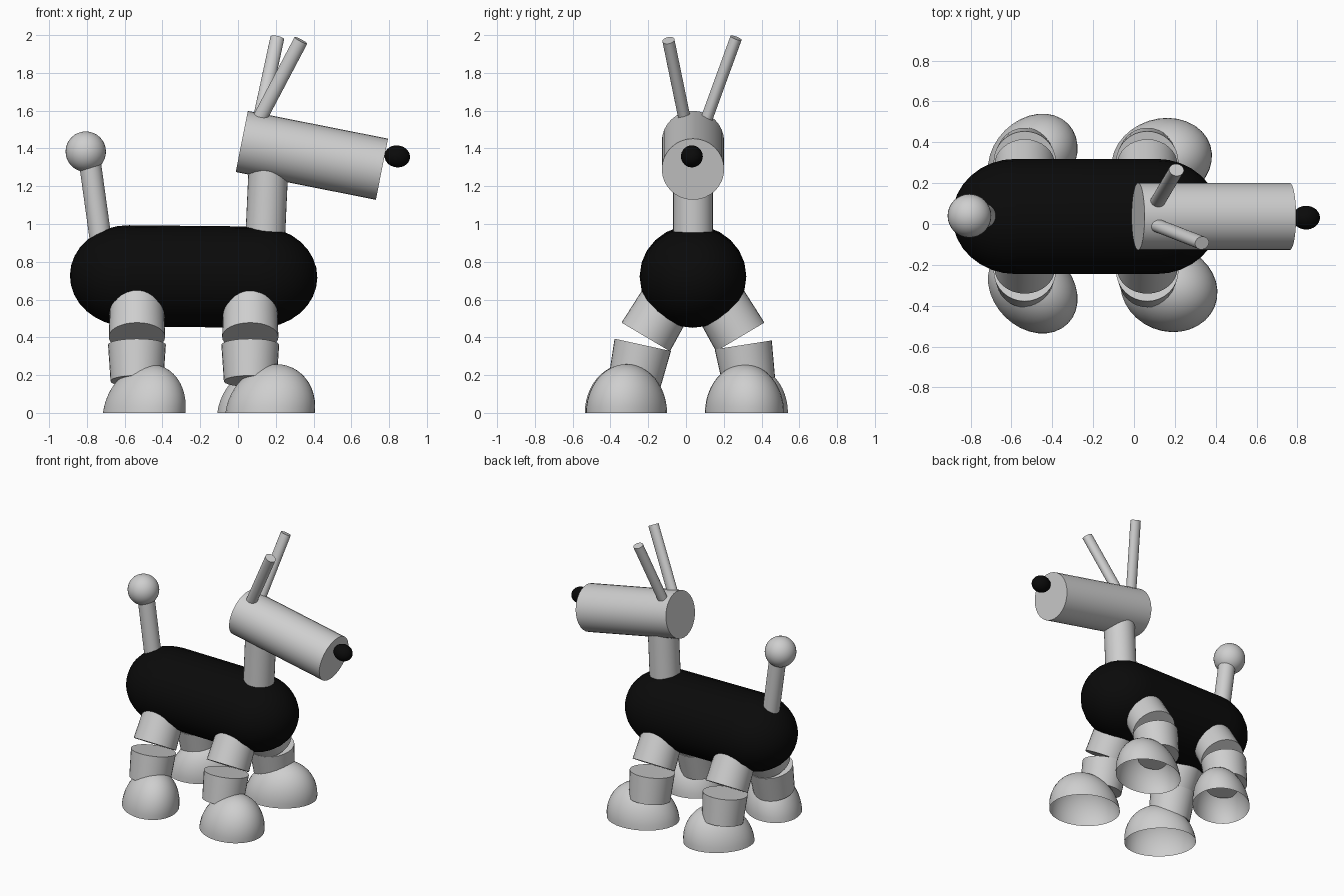
import bpy, bmesh, math
from mathutils import Vector, Matrix

if "Cube" in bpy.data.objects:
    bpy.data.objects.remove(bpy.data.objects["Cube"])


def material(name, level):
    m = bpy.data.materials.new(name)
    m.use_nodes = True
    color = (level, level, level, 1)
    m.diffuse_color = color
    m.node_tree.nodes["Principled BSDF"].inputs["Base Color"].default_value = color
    return m


GREY = material("light_grey", 0.62)
BLACK = material("black", 0.003)


def finish(name, bm, mat):
    mesh = bpy.data.meshes.new(name)
    bm.to_mesh(mesh)
    bm.free()
    mesh.materials.append(mat)
    ob = bpy.data.objects.new(name, mesh)
    bpy.context.collection.objects.link(ob)
    bpy.ops.object.select_all(action="DESELECT")
    ob.select_set(True)
    bpy.context.view_layer.objects.active = ob
    bpy.ops.object.shade_smooth_by_angle(angle=math.radians(40))
    return ob


def rod(name, start, end, r1, r2=None, squash=1.0):
    """Capped cylinder or cone between two points."""
    a, b = Vector(start), Vector(end)
    bm = bmesh.new()
    bmesh.ops.create_cone(bm, cap_ends=True, segments=32, radius1=r1,
                          radius2=r1 if r2 is None else r2, depth=(b - a).length)
    turn = Vector((0, 0, 1)).rotation_difference(b - a).to_matrix().to_4x4()
    bm.transform(Matrix.Translation((a + b) / 2) @ turn @ Matrix.Diagonal((1, squash, 1, 1)))
    return finish(name, bm, GREY)


def ball(name, center, radii, mat, pitch=0.0):
    bm = bmesh.new()
    bmesh.ops.create_uvsphere(bm, u_segments=32, v_segments=16, radius=1)
    bm.transform(Matrix.Translation(center) @ Matrix.Rotation(pitch, 4, "Y")
                 @ Matrix.Diagonal((*radii, 1)))
    return finish(name, bm, mat)


def foot(name, x, y, long_r, short_r, yaw):
    """Open half ellipsoid that leans a little forward."""
    bm = bmesh.new()
    bmesh.ops.create_uvsphere(bm, u_segments=32, v_segments=24, radius=1)
    bmesh.ops.delete(bm, geom=[v for v in bm.verts if v.co.z < -0.01], context="VERTS")
    lean = Matrix.Identity(4)
    lean[0][2] = 0.12
    bm.transform(Matrix.Translation((x, y, 0)) @ lean
                 @ Matrix.Rotation(math.radians(yaw), 4, "Z")
                 @ Matrix.Diagonal((long_r, short_r, 0.258, 1)))
    finish(name, bm, GREY)


MID = 0.037  # y of the body's centre line

# Body: capsule, stretched from a sphere split at the middle
bm = bmesh.new()
bmesh.ops.create_uvsphere(bm, u_segments=24, v_segments=16, radius=1)
bmesh.ops.bisect_plane(bm, geom=bm.verts[:] + bm.edges[:] + bm.faces[:],
                       plane_co=(0, 0, 0), plane_no=(0, 0, 1))
middle = [e for e in bm.edges if all(abs(v.co.z) < 0.001 for v in e.verts)]
bmesh.ops.split_edges(bm, edges=middle)
for f in bm.faces:
    f.tag = f.calc_center_median().z > 0
for v in bm.verts:
    v.co = Vector((v.co.z * 0.31 + (0.345 if v.link_faces[0].tag else -0.345),
                   v.co.y * 0.282, -v.co.x * 0.268))
rims = [e for e in bm.edges if e.is_boundary]
bmesh.ops.bridge_loops(bm, edges=rims)
bmesh.ops.recalc_face_normals(bm, faces=bm.faces[:])
bm.transform(Matrix.Translation((-0.235, MID, 0.722)) @ Matrix.Rotation(0.01, 4, "Y"))
finish("body", bm, BLACK)

# Neck, head and nose
rod("neck", (0.142, MID, 0.88), (0.163, MID, 1.34), 0.105)
rod("head", (0.02, MID, 1.437), (0.762, MID, 1.29), 0.165)
ball("nose", (0.843, 0.031, 1.358), (0.068, 0.058, 0.058), BLACK, 0.15)

# Ears
rod("left_ear", (0.112, 0.103, 1.54), (0.208, 0.265, 1.985), 0.037, squash=0.85)
rod("right_ear", (0.105, -0.004, 1.54), (0.333, -0.093, 1.972), 0.038, squash=0.85)

# Tail
rod("tail", (-0.722, 0.04, 0.88), (-0.79, 0.04, 1.37), 0.058)
ball("tail_ball", (-0.806, 0.04, 1.383), (0.107,) * 3, GREY)

# Legs: upper and lower segments, leaning outwards
for side, s, drop in (("left", 1, 0.03), ("right", -1, 0.042)):
    for place, x in (("front", 0.065), ("rear", -0.535)):
        name = f"{place}_{side}"
        rod(name + "_upper_leg", (x, MID + s * 0.25, 0.402), (x, MID + s * 0.1, 0.655),
            0.149, 0.14)
        rod(name + "_lower_leg", (x, MID + s * (0.266 + drop), 0.168),
            (x, MID + s * 0.266, 0.36), 0.14, 0.153)

# Feet
foot("front_right_foot", 0.17, -0.315, 0.241, 0.21, -22)
foot("front_left_foot", 0.135, 0.31, 0.249, 0.205, 18)
foot("rear_right_foot", -0.497, -0.318, 0.242, 0.192, -45)
foot("rear_left_foot", -0.497, 0.322, 0.242, 0.192, 45)
